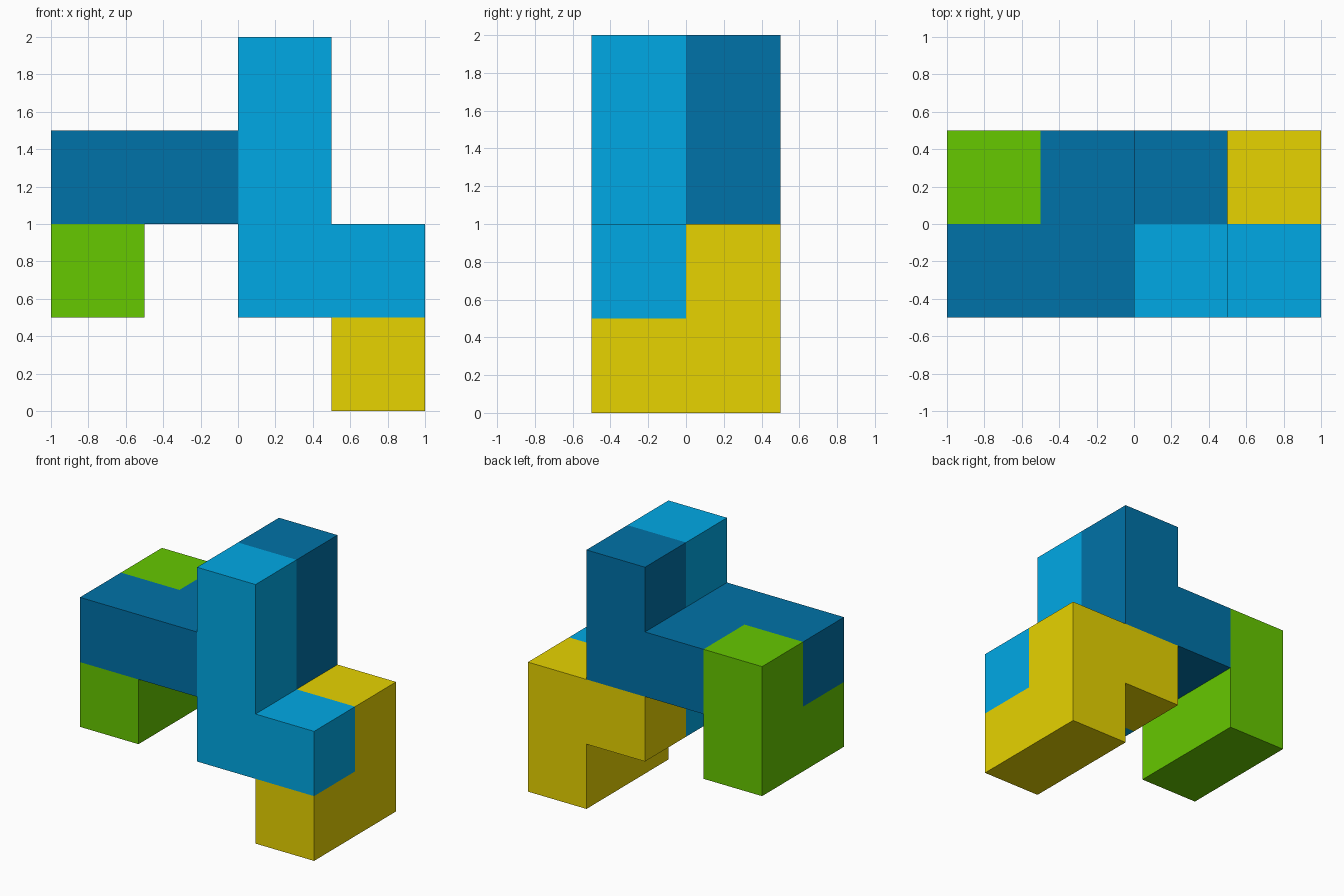
import bpy
import bmesh
from mathutils import Vector

if "Cube" in bpy.data.objects:
    bpy.data.objects.remove(bpy.data.objects["Cube"])

U = 0.5  # edge of one cube unit


def linear(c):
    c /= 255
    return c / 12.92 if c <= 0.04045 else ((c + 0.055) / 1.055) ** 2.4


def material(name, rgb):
    mat = bpy.data.materials.new(name)
    mat.diffuse_color = (*[linear(c) for c in rgb], 1)
    mat.use_nodes = True
    mat.node_tree.nodes["Principled BSDF"].inputs["Base Color"].default_value = mat.diffuse_color
    return mat


def piece(name, cells, mat):
    """Solid made of joined cubes; cells are (column, row, level) indices."""
    bm = bmesh.new()
    for cell in cells:
        for axis in range(3):
            for side in (-1, 1):
                step = [0, 0, 0]
                step[axis] = side
                if tuple(c + s for c, s in zip(cell, step)) in cells:
                    continue  # no wall inside the piece
                n = Vector(step)
                a = Vector([0, 0, 0])
                a[(axis + 1) % 3] = 1
                b = n.cross(a)
                mid = Vector(cell) + Vector((0.5, 0.5, 0.5)) + n / 2
                corners = [mid + (a * i + b * j) / 2
                           for i, j in ((-1, -1), (1, -1), (1, 1), (-1, 1))]
                bm.faces.new([bm.verts.new(p * U + Vector((-1, -0.5, 0)))
                              for p in corners])
    bmesh.ops.remove_doubles(bm, verts=bm.verts, dist=1e-4)
    # merge coplanar squares into clean flat faces
    bmesh.ops.dissolve_limit(bm, angle_limit=0.01, verts=bm.verts, edges=bm.edges)
    bmesh.ops.recalc_face_normals(bm, faces=bm.faces)
    mesh = bpy.data.meshes.new(name)
    bm.to_mesh(mesh)
    bm.free()
    mesh.materials.append(mat)
    bpy.context.collection.objects.link(bpy.data.objects.new(name, mesh))


# Front L-shaped piece
piece("front_l_piece", [(2, 0, 3), (2, 0, 2), (2, 0, 1), (3, 0, 1)],
      material("light blue", (0, 169, 229)))

# Zigzag piece joining the left arm to the rear tower
piece("zigzag_piece", [(0, 0, 2), (1, 0, 2), (1, 1, 2), (2, 1, 2), (2, 1, 3)],
      material("dark blue", (0, 114, 168)))

# Right foot, rising at the back and turning inwards
piece("right_foot_piece", [(3, 0, 0), (3, 1, 0), (3, 1, 1), (2, 1, 1)],
      material("yellow", (232, 212, 0)))

# Left hanging corner piece
piece("left_corner_piece", [(0, 1, 2), (0, 1, 1), (0, 0, 1)],
      material("green", (102, 200, 0)))
